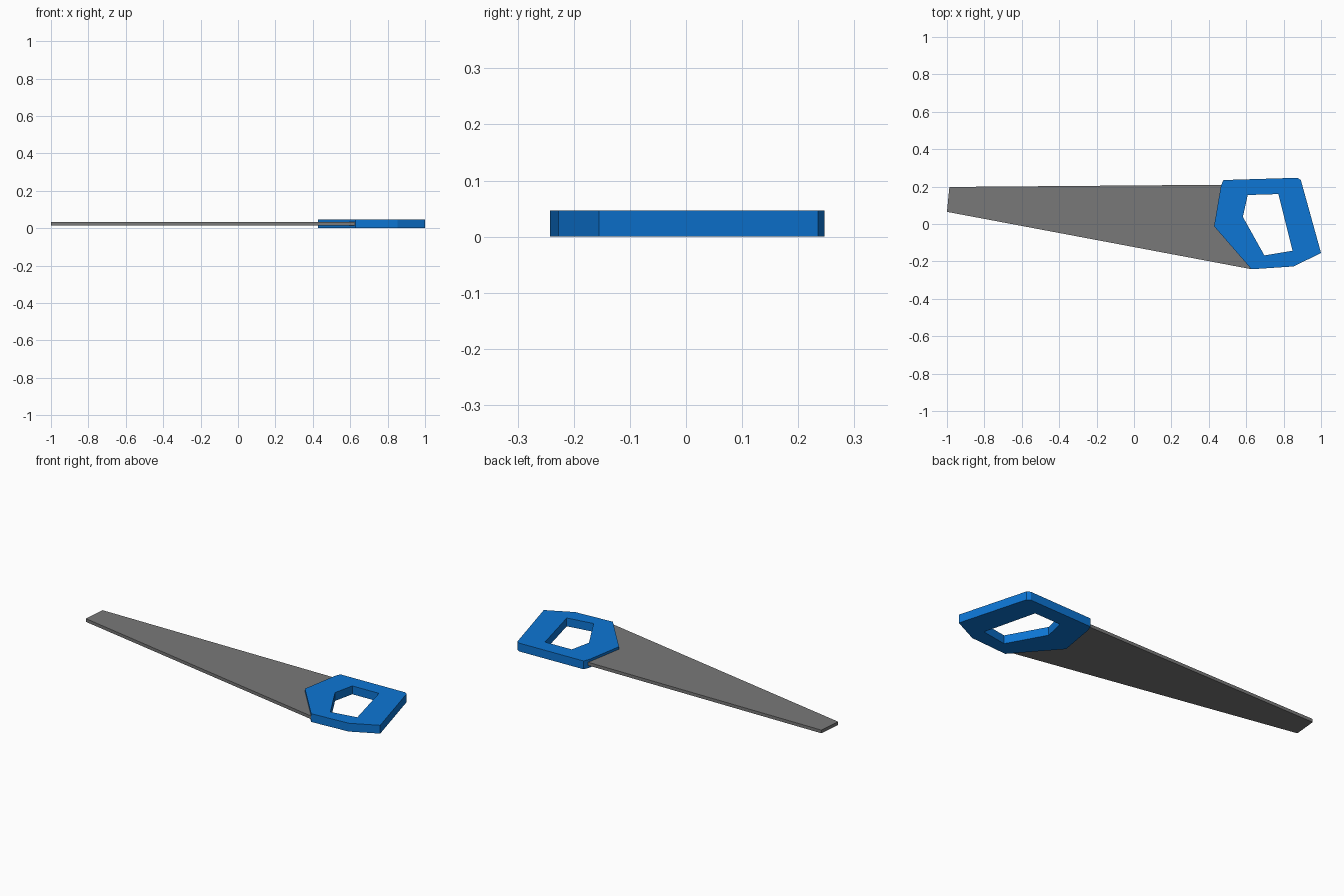
import bpy, bmesh

if "Cube" in bpy.data.objects:
    bpy.data.objects.remove(bpy.data.objects["Cube"])


def material(name, rgb):
    m = bpy.data.materials.new(name)
    m.diffuse_color = (*rgb, 1)
    m.use_nodes = True
    m.node_tree.nodes["Principled BSDF"].inputs["Base Color"].default_value = m.diffuse_color
    return m


def plate(name, loops, z0, z1, mat):
    """Extrude a flat outline (first loop) with optional holes (other loops)."""
    bm = bmesh.new()
    edges = []
    for loop in loops:
        vs = [bm.verts.new((x, y, z0)) for x, y in loop]
        edges += [bm.edges.new((vs[i - 1], vs[i])) for i in range(len(vs))]
    bmesh.ops.triangle_fill(bm, edges=edges, use_beauty=True, normal=(0, 0, 1))
    ext = bmesh.ops.extrude_face_region(bm, geom=bm.faces[:], use_keep_orig=True)
    top = [g for g in ext["geom"] if isinstance(g, bmesh.types.BMVert)]
    bmesh.ops.translate(bm, verts=top, vec=(0, 0, z1 - z0))
    bmesh.ops.recalc_face_normals(bm, faces=bm.faces[:])
    mesh = bpy.data.meshes.new(name)
    bm.to_mesh(mesh)
    bm.free()
    mesh.materials.append(mat)
    ob = bpy.data.objects.new(name, mesh)
    bpy.context.collection.objects.link(ob)
    return ob


blue = material("blue plastic", (0.004, 0.18, 0.66))
grey = material("grey steel", (0.19, 0.19, 0.19))

# Handle with grip opening
outer = [(0.465, 0.205), (0.478, 0.235), (0.873, 0.247), (0.892, 0.235),
         (1.0, -0.155), (0.853, -0.227), (0.628, -0.242), (0.428, -0.012)]
grip = [(0.608, 0.155), (0.772, 0.16), (0.848, -0.143), (0.697, -0.168), (0.582, 0.038)]
plate("handle", [outer, grip], 0.0, 0.047, blue)

# Tapered blade, its heel buried in the handle
blade = [(-0.987, 0.198), (-1.0, 0.065), (0.625, -0.241), (0.50, 0.21)]
plate("blade", [blade], 0.015, 0.033, grey)
